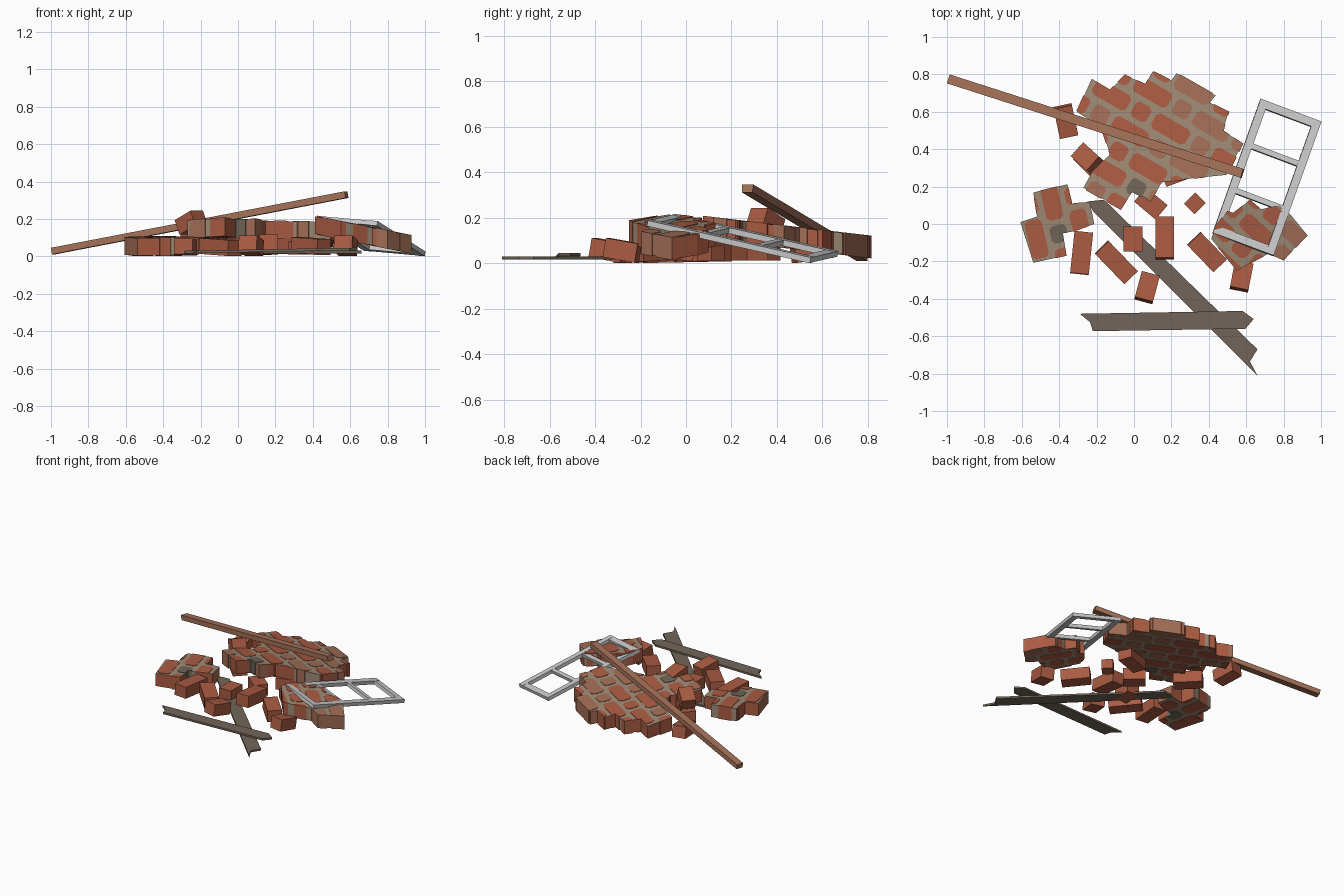
import bpy, bmesh, math, random
from mathutils import Vector, Matrix, Euler

if "Cube" in bpy.data.objects:
    bpy.data.objects.remove(bpy.data.objects["Cube"])

random.seed(4)


def material(name, col):
    m = bpy.data.materials.new(name)
    m.diffuse_color = (*col, 1)
    m.use_nodes = True
    m.node_tree.nodes["Principled BSDF"].inputs["Base Color"].default_value = m.diffuse_color
    return m


RED = material("brick red", (0.40, 0.105, 0.055))
BROWN = material("weathered brick", (0.36, 0.155, 0.093))
MORTAR = material("mortar tan", (0.34, 0.25, 0.175))
SOOT = material("dark mortar", (0.16, 0.13, 0.095))
WOOD = material("beam brown", (0.37, 0.165, 0.098))
GREY = material("old plank grey", (0.165, 0.13, 0.10))
FRAME = material("window grey", (0.60, 0.60, 0.61))


def finish(name, bm, mats):
    bmesh.ops.recalc_face_normals(bm, faces=bm.faces[:])
    me = bpy.data.meshes.new(name)
    bm.to_mesh(me)
    bm.free()
    for m in mats:
        me.materials.append(m)
    ob = bpy.data.objects.new(name, me)
    bpy.context.collection.objects.link(ob)
    return ob


def prism(bm, pts, lo, hi, plane, mat=0, side_mats=None):
    """Extruded outline whose top follows the tilted plane z = a + b*x + c*y."""
    a, b, c = plane
    rings = [[bm.verts.new((x, y, a + b * x + c * y + h)) for x, y in pts] for h in (lo, hi)]
    n = len(pts)
    for f in (bm.faces.new(rings[0][::-1]), bm.faces.new(rings[1])):
        f.material_index = mat
    for i in range(n):
        j = (i + 1) % n
        f = bm.faces.new((rings[0][i], rings[0][j], rings[1][j], rings[1][i]))
        f.material_index = side_mats[i % len(side_mats)] if side_mats else mat


def clip(outline, centre, ang, w, h):
    """Part of the outline inside a rotated rectangle with cut corners."""
    bm = bmesh.new()
    bm.faces.new([bm.verts.new((x, y, 0)) for x, y in outline])
    u = Vector((math.cos(ang), math.sin(ang), 0))
    v = Vector((-u.y, u.x, 0))
    cut = (w + h) / 2 - 0.018
    sides = [(u, w / 2), (-u, w / 2), (v, h / 2), (-v, h / 2)]
    sides += [((u * s + v * t), cut) for s in (1, -1) for t in (1, -1)]
    for d, r in sides:
        k = d.length
        d = d / k
        bmesh.ops.bisect_plane(bm, geom=bm.verts[:] + bm.edges[:] + bm.faces[:],
                               plane_co=Vector((*centre, 0)) + d * r / k, plane_no=d, clear_outer=True)
    out = [[(q.co.x, q.co.y) for q in f.verts] for f in bm.faces if f.calc_area() > 0.0008]
    bm.free()
    return out


def wall_chunk(name, outline, plane, deg, origin, brown_at, thick=0.1):
    """Mortar slab with bricks in alternating long / short bond."""
    bm = bmesh.new()
    cx = sum(p[0] for p in outline) / len(outline)
    cy = sum(p[1] for p in outline) / len(outline)
    core = [(cx + (x - cx) * 0.988, cy + (y - cy) * 0.988) for x, y in outline]
    prism(bm, core, -thick + 0.003, -0.003, plane, 0, (1, 2, 1, 1, 0))
    ang = math.radians(deg)
    ca, sa = math.cos(ang), math.sin(ang)
    row, pitch, joint = 0.122, 0.365, 0.03
    for j in range(-9, 10):
        for i in range(-5, 6):
            for off, w in ((0, 0.24), (pitch / 2, 0.125)):
                s = i * pitch + off + (j % 2) * pitch / 2
                t = j * row
                c = (origin[0] + s * ca - t * sa, origin[1] + s * sa + t * ca)
                # Weathered bricks gather on the right of each chunk
                p = 0.7 if c[0] > brown_at else 0.2
                mat = 2 if random.random() < p else 1
                if w < 0.2 and random.random() < 0.15:
                    mat = 3
                for pts in clip(outline, c, ang, w - joint, row - joint):
                    prism(bm, pts, -thick, 0, plane, mat)
    return finish(name, bm, [MORTAR, RED, BROWN, SOOT])


def box(name, mat, size, matrix):
    bm = bmesh.new()
    bmesh.ops.create_cube(bm, size=1, matrix=matrix @ Matrix.Diagonal((*size, 1)))
    return finish(name, bm, [mat])


def bar(name, mat, p, q, w, h, up=(0, 0, 1)):
    """Box running from p to q, width w, height h."""
    p, q = Vector(p), Vector(q)
    d = (q - p).normalized()
    s = Vector(up).cross(d).normalized()
    n = d.cross(s)
    m = Matrix((d, s, n)).transposed().to_4x4()
    m.translation = (p + q) / 2
    return box(name, mat, ((q - p).length, w, h), m)


# Fallen wall chunks
wall_chunk("large_wall_chunk", [
    (-.23, .78), (-.13, .72), (-.05, .80), (.06, .75), (.10, .82), (.20, .77), (.23, .81), (.44, .69),
    (.41, .65), (.51, .60), (.48, .50), (.585, .43), (.50, .26), (.30, .24), (.15, .22), (.09, .12),
    (-.01, .17), (-.07, .075), (-.275, .19), (-.22, .29), (-.13, .37), (-.18, .52), (-.31, .60)][::-1],
    (0.218, 0, -0.118), -30, (-0.12, 0.69), 0.2)
wall_chunk("right_wall_chunk", [
    (.62, .13), (.68, .08), (.78, .10), (.84, .05), (.93, -.06), (.80, -.195), (.72, -.16), (.55, -.25),
    (.41, -.08), (.44, 0), (.50, .07), (.53, .06)][::-1],
    (0.30, -0.2, 0), -43, (0.66, -0.04), 0.8)
wall_chunk("left_wall_chunk", [
    (-.54, .17), (-.355, .215), (-.33, .11), (-.235, .12), (-.21, 0), (-.32, -.04), (-.38, -.05),
    (-.36, -.17), (-.54, -.21), (-.61, .01), (-.52, .04)][::-1],
    (0.105, 0, 0.02), 103, (-0.52, -0.08), 0)

# Loose bricks: x, y, z centre, length, heading, tilts
for x, y, z, ln, deg, rx, ry in [
        (-.28, -.155, .05, .225, 84, 0, 2), (-.095, -.205, .05, .225, -46, 0, 3),
        (-.005, -.08, .055, .135, 90, 0, 0), (.165, -.075, .063, .22, 90, 0, 6),
        (.07, -.34, .057, .145, 75, 0, 10), (.575, -.28, .057, .145, 79, 0, 10),
        (.39, -.15, .055, .2, -46, 0, 3), (.09, .11, .05, .15, -40, 0, 0),
        (-.365, .55, .055, .165, -78, 0, 8), (-.22, .31, .055, .2, -45, 0, 0),
        (-.25, .35, .18, .125, -42, 0, -24), (.25, .28, .055, .2, 20, 0, 0)]:
    m = Matrix.Translation((x, y, z)) @ Euler(
        (math.radians(rx), math.radians(ry), math.radians(deg))).to_matrix().to_4x4()
    box("loose_brick", RED, (ln, .1, .085), m)
box("brick_chip", RED, (.085, .08, .07),
    Matrix.Translation((.325, .11, .045)) @ Matrix.Rotation(math.radians(45), 4, 'Z'))

# Long roof beam leaning over the rubble
bar("roof_beam", WOOD, (-.99, .775, .028), (.58, .27, .33), .05, .036)

# Splintered planks
for name, pts, plane in [
        ("front_plank", [(-.29, -.48), (-.235, -.525), (-.22, -.573), (.596, -.56), (.64, -.508), (.58, -.465)],
         (.035, .018, 0)),
        ("long_plank", [(-.25, .12), (-.16, .13), (.66, -.67), (.62, -.735), (.66, -.81), (-.22, .07)][::-1],
         (.03, 0, 0))]:
    bm = bmesh.new()
    prism(bm, pts, -.014, 0, plane)
    finish(name, bm, [GREY])

# Window frame: rectangle with two stiles, two end rails and two glazing bars
O = Vector((.42, -.048, .205))
L = Vector((.676, .668, .042)) - O
W = Vector((.745, -.17, .176)) - O
up = W.cross(L).normalized()
lw, ww = .022 / L.length, .022 / W.length
for s in (ww, 1 - ww):
    bar("window_stile", FRAME, O + W * s, O + W * s + L, .044, .026, up)
for t in (lw, 1 / 3, 2 / 3, 1 - lw):
    wide = .044 if t in (lw, 1 - lw) else .03
    bar("window_rail", FRAME, O + L * t + W * ww * 2, O + L * t + W * (1 - 2 * ww), wide, .024, up)
